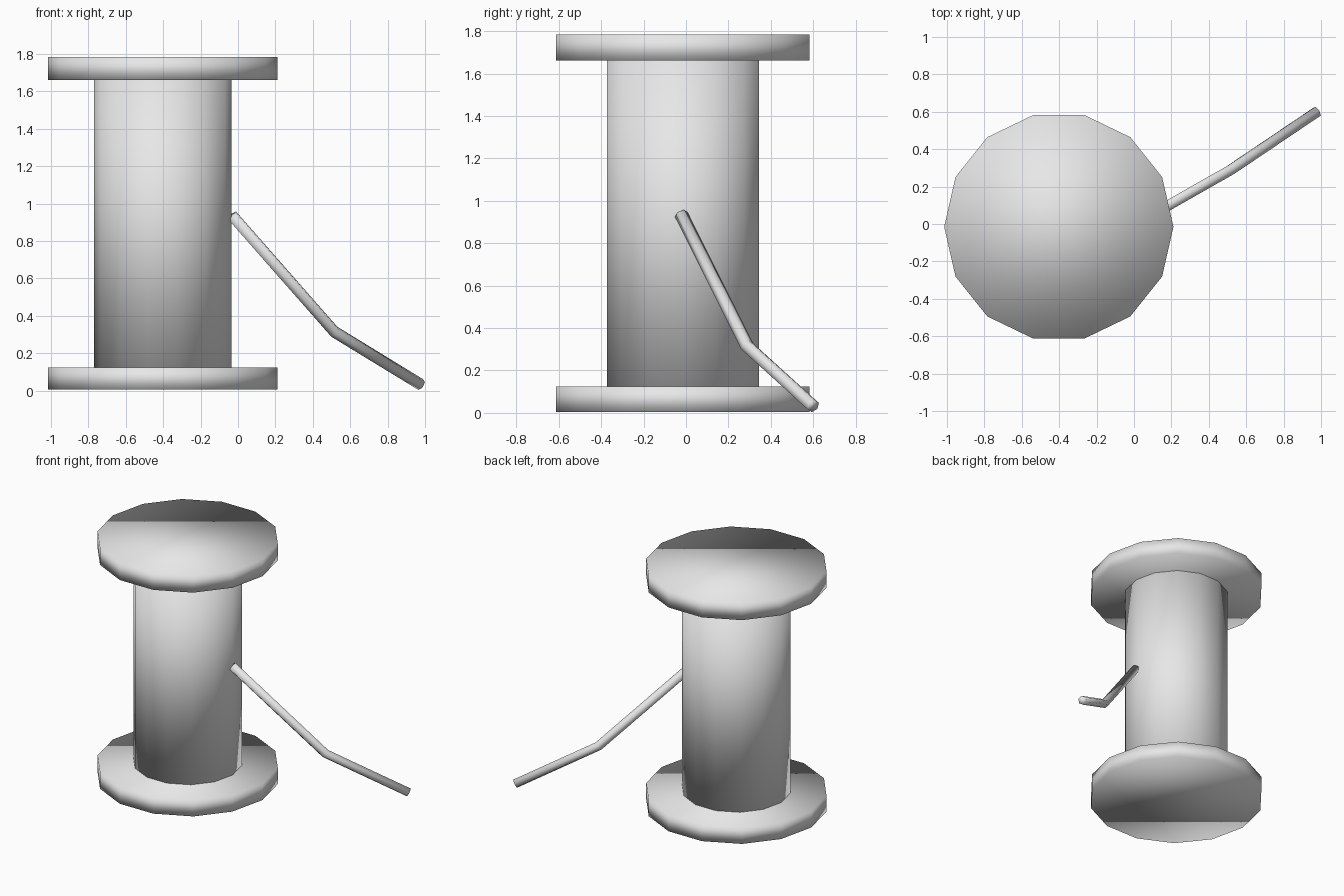
import bpy
import bmesh
from math import pi
from mathutils import Matrix, Vector

cube = bpy.data.objects.get("Cube")
if cube:
    bpy.data.objects.remove(cube, do_unlink=True)

grey = bpy.data.materials.new("light_grey")
grey.use_nodes = True
grey.diffuse_color = (0.8, 0.8, 0.8, 1)
grey.node_tree.nodes["Principled BSDF"].inputs["Base Color"].default_value = (0.8, 0.8, 0.8, 1)

SIDES = 14
AXIS = (-0.402, -0.015)


def finish(name, bm):
    """Turn a bmesh into a fully smooth, grey object."""
    bmesh.ops.recalc_face_normals(bm, faces=bm.faces[:])
    for face in bm.faces:
        face.smooth = True
    mesh = bpy.data.meshes.new(name)
    bm.to_mesh(mesh)
    bm.free()
    mesh.materials.append(grey)
    obj = bpy.data.objects.new(name, mesh)
    bpy.context.collection.objects.link(obj)
    return obj


def drum(name, radius, bottom, top):
    """Upright prism on the spool axis, with a corner towards the back."""
    bm = bmesh.new()
    place = Matrix.Translation((*AXIS, (bottom + top) / 2)) @ Matrix.Rotation(pi / 2, 4, "Z")
    bmesh.ops.create_cone(bm, cap_ends=True, segments=SIDES, radius1=radius,
                          radius2=radius, depth=top - bottom, matrix=place)
    return finish(name, bm)


def rod(name, path, radius, sides):
    """Straight tubes joined by mitred bends, with capped ends."""
    points = [Vector(p) for p in path]
    steps = [(b - a).normalized() for a, b in zip(points, points[1:])]
    bm = bmesh.new()
    side = steps[0].cross(Vector((0, 0, 1))).normalized()
    up = side.cross(steps[0])
    offsets = [Matrix.Rotation(2 * pi * i / sides, 3, steps[0]) @ up * radius
               for i in range(sides)]
    rings = [[bm.verts.new(points[0] + o) for o in offsets]]
    for i, step in enumerate(steps):
        # slide each corner along the tube onto the mitre plane
        last = i == len(steps) - 1
        plane = step if last else (step + steps[i + 1]).normalized()
        ring = []
        for vert in rings[-1]:
            reach = (points[i + 1] - vert.co).dot(plane) / step.dot(plane)
            ring.append(bm.verts.new(vert.co + step * reach))
        rings.append(ring)
    for a, b in zip(rings, rings[1:]):
        for i in range(sides):
            j = (i + 1) % sides
            bm.faces.new((a[i], a[j], b[j], b[i]))
    bm.faces.new(rings[0])
    bm.faces.new(rings[-1])
    return finish(name, bm)


# Spool: two flanges and the core between them
drum("bottom_flange", 0.613, 0.005, 0.125)
drum("top_flange", 0.613, 1.662, 1.785)
drum("core", 0.368, 0.1, 1.68)

# Loose thread end, hanging from the core down to the ground
rod("thread_end", [(-0.03, -0.022, 0.935), (0.515, 0.288, 0.315), (0.978, 0.6, 0.032)], 0.032, 6)
